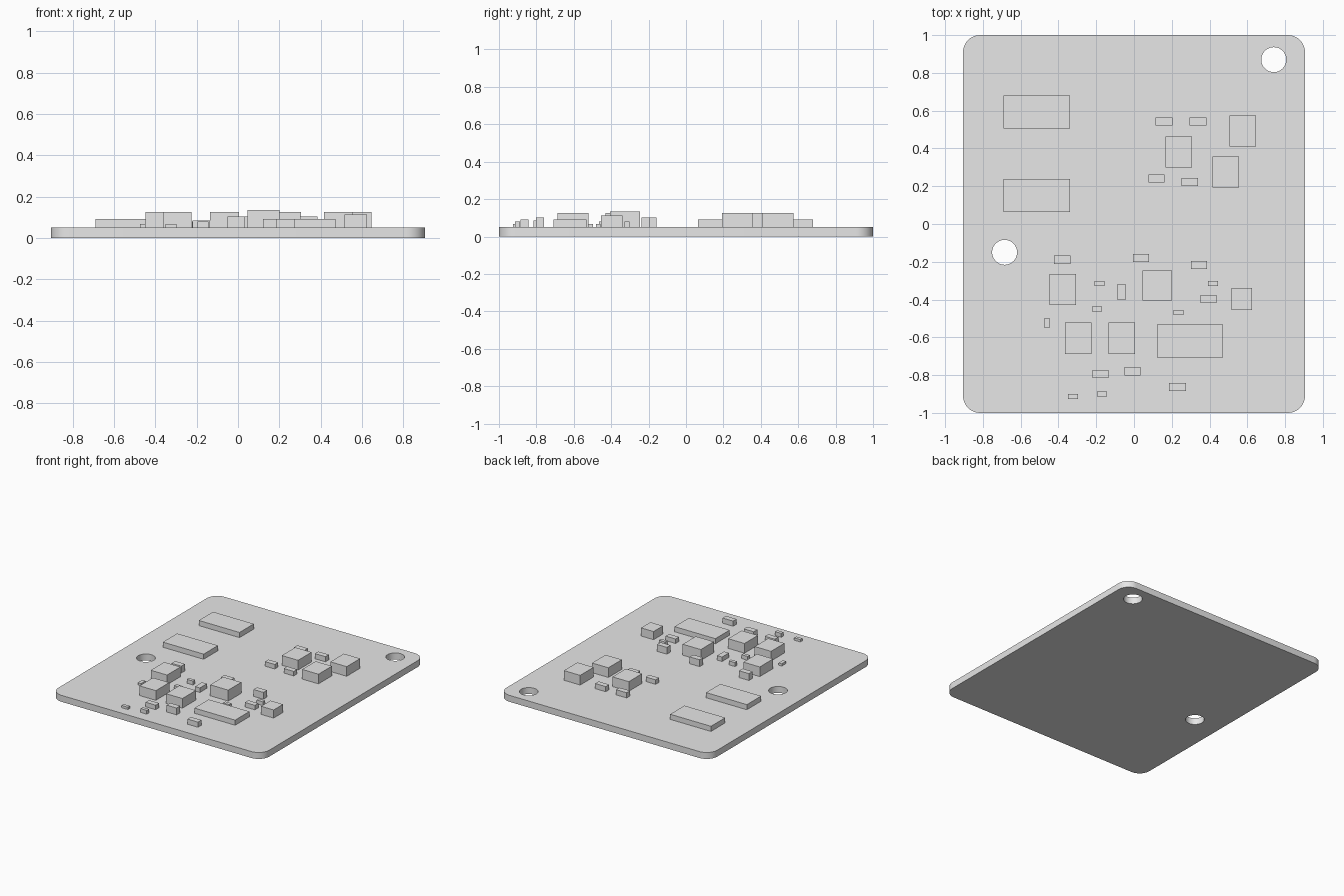
import bpy
import bmesh
from math import radians

if "Cube" in bpy.data.objects:
    bpy.data.objects.remove(bpy.data.objects["Cube"], do_unlink=True)

BOARD_TOP = 0.05

# Single plain grey material
grey = bpy.data.materials.new("plain_grey")
grey.use_nodes = True
colour = (0.8, 0.8, 0.8, 1)
grey.diffuse_color = colour
grey.node_tree.nodes["Principled BSDF"].inputs["Base Color"].default_value = colour


def add_box(name, x, y, width, depth, bottom, top, corner_radius=0):
    """Box centred on x, y, with optionally rounded vertical edges."""
    bm = bmesh.new()
    bmesh.ops.create_cube(bm, size=1)
    bmesh.ops.scale(bm, vec=(width, depth, top - bottom), verts=bm.verts)
    if corner_radius:
        upright = [e for e in bm.edges
                   if abs(e.verts[0].co.z - e.verts[1].co.z) > 0.01]
        bmesh.ops.bevel(bm, geom=upright, offset=corner_radius,
                        segments=10, profile=0.5, affect='EDGES')
    mesh = bpy.data.meshes.new(name)
    bm.to_mesh(mesh)
    bm.free()
    mesh.materials.append(grey)
    obj = bpy.data.objects.new(name, mesh)
    obj.location = (x, y, (bottom + top) / 2)
    bpy.context.collection.objects.link(obj)
    return obj


def add_parts(name, width, depth, height, places):
    """Row of equal boxes standing on the board."""
    for number, (x, y) in enumerate(places, start=1):
        add_box(f"{name}_{number}", x, y, width, depth,
                BOARD_TOP, BOARD_TOP + height)


# Board with rounded corners
board = add_box("board", 0, 0, 1.81, 2, 0, BOARD_TOP, corner_radius=0.09)

# Mounting holes cut through the board
for x, y in [(0.74, 0.87), (-0.685, -0.15)]:
    bpy.ops.mesh.primitive_cylinder_add(vertices=48, radius=0.066, depth=0.4,
                                        location=(x, y, 0))
    cutter = bpy.context.object
    cutter.name = "hole_cutter"
    cutter.hide_render = True
    cutter.data.materials.append(grey)
    cut = board.modifiers.new("mounting_hole", 'BOOLEAN')
    cut.operation = 'DIFFERENCE'
    cut.solver = 'EXACT'
    cut.object = cutter
    bpy.ops.object.select_all(action='DESELECT')
    board.select_set(True)
    bpy.context.view_layer.objects.active = board
    bpy.ops.object.modifier_apply(modifier=cut.name)
    bpy.data.objects.remove(cutter, do_unlink=True)
bpy.ops.object.shade_smooth_by_angle(angle=radians(30))

# Wide flat chips
add_parts("flat_chip", 0.35, 0.175, 0.04,
          [(-0.515, 0.592), (-0.515, 0.152), (0.296, -0.62)])

# Tall blocks
add_parts("tall_block", 0.14, 0.165, 0.075,
          [(0.236, 0.382), (0.576, 0.492), (0.486, 0.275),
           (-0.378, -0.347), (-0.294, -0.605), (-0.066, -0.605)])
add_parts("tallest_block", 0.155, 0.16, 0.085, [(0.123, -0.326)])
add_parts("square_block", 0.108, 0.115, 0.063, [(0.57, -0.397)])

# Small components
add_parts("upper_component", 0.09, 0.042, 0.04,
          [(0.16, 0.542), (0.34, 0.542), (0.231, -0.864)])
add_parts("low_component", 0.085, 0.042, 0.035,
          [(0.12, 0.24), (0.295, 0.222), (0.395, -0.397), (-0.178, -0.795)])
add_parts("high_component", 0.085, 0.044, 0.053,
          [(-0.38, -0.19), (0.036, -0.18), (0.343, -0.217), (-0.008, -0.78)])
add_parts("upright_component", 0.042, 0.085, 0.035, [(-0.066, -0.36)])

# Tiny components
add_parts("tiny_component", 0.053, 0.027, 0.03,
          [(-0.183, -0.315), (0.417, -0.315), (-0.197, -0.451), (-0.17, -0.9)])
add_parts("tiny_low_component", 0.053, 0.026, 0.018,
          [(0.236, -0.469), (-0.324, -0.913)])
add_parts("tiny_upright_component", 0.027, 0.053, 0.018, [(-0.461, -0.523)])
